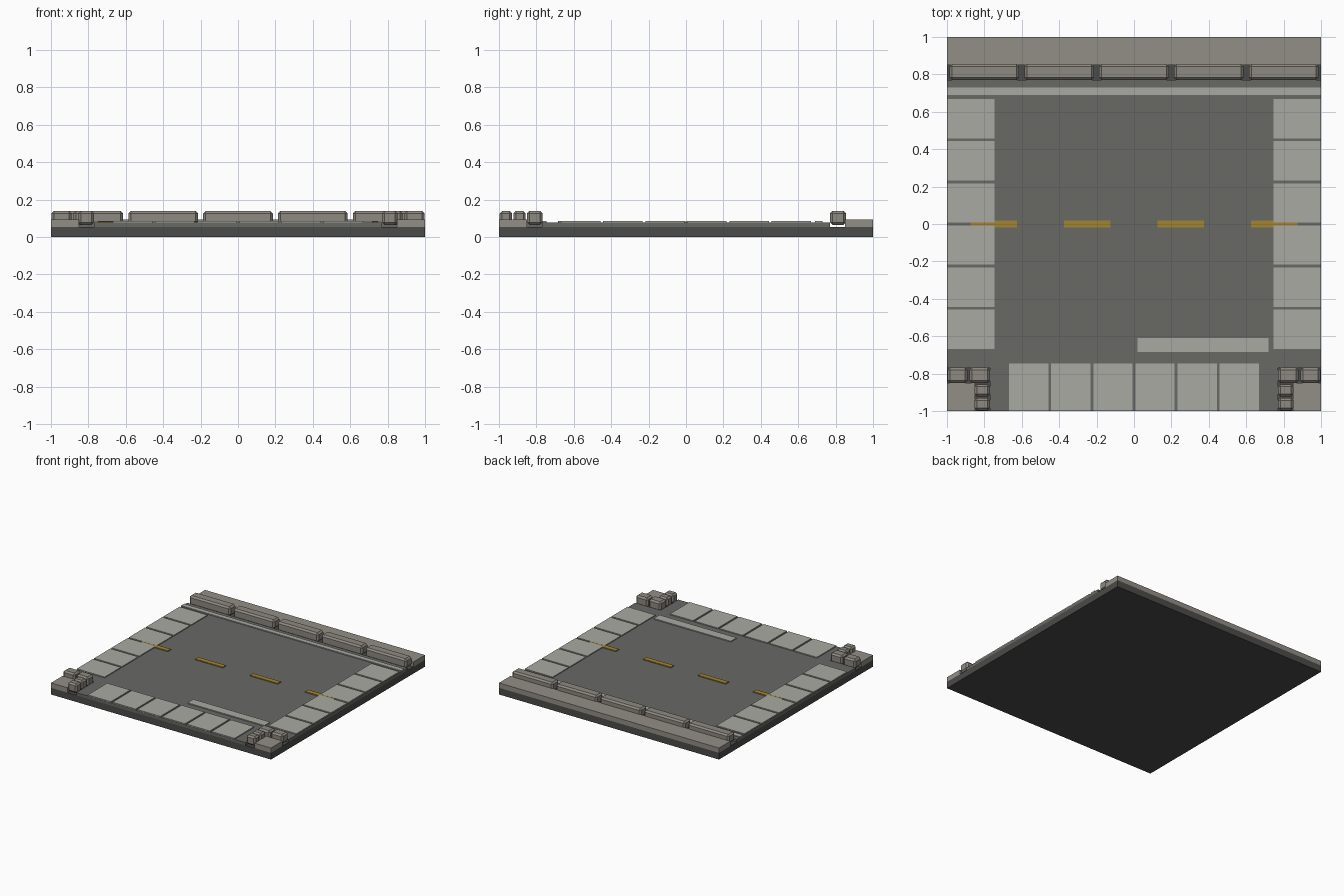
import bpy, bmesh

if "Cube" in bpy.data.objects:
    bpy.data.objects.remove(bpy.data.objects["Cube"])


def material(name, r, g, b):
    m = bpy.data.materials.new(name)
    m.diffuse_color = (r, g, b, 1)
    m.use_nodes = True
    m.node_tree.nodes["Principled BSDF"].inputs["Base Color"].default_value = m.diffuse_color
    return m


BASE = material("dark_grey", 0.07, 0.07, 0.068)
ROAD = material("asphalt", 0.14, 0.14, 0.13)
PAVE = material("pavement_stone", 0.29, 0.27, 0.24)
KERB = material("kerb_stone", 0.27, 0.25, 0.22)
PAINT = material("pale_paint", 0.40, 0.40, 0.37)
YELLOW = material("yellow_paint", 0.36, 0.23, 0.03)


def prism(name, pts, z0, z1, mat, chamfer=0):
    """Extrude a flat outline between two heights, optionally chamfered."""
    bm = bmesh.new()
    face = bm.faces.new([bm.verts.new((x, y, z0)) for x, y in pts])
    ext = bmesh.ops.extrude_face_region(bm, geom=[face])
    for v in ext["geom"]:
        if isinstance(v, bmesh.types.BMVert):
            v.co.z = z1
    if chamfer:
        bmesh.ops.bevel(bm, geom=bm.edges[:], offset=chamfer, segments=1,
                        affect='EDGES', profile=0.5)
    bmesh.ops.recalc_face_normals(bm, faces=bm.faces)
    mesh = bpy.data.meshes.new(name)
    bm.to_mesh(mesh)
    bm.free()
    mesh.materials.append(mat)
    ob = bpy.data.objects.new(name, mesh)
    bpy.context.collection.objects.link(ob)
    return ob


def box(name, x0, x1, y0, y1, z0, z1, mat, chamfer=0):
    return prism(name, [(x0, y0), (x1, y0), (x1, y1), (x0, y1)], z0, z1, mat, chamfer)


Z_BASE, Z_ROAD, Z_PAVE, Z_MARK = 0.055, 0.077, 0.095, 0.085

# Foundation slab and T-shaped road surface
box("base_slab", -1, 1, -1, 1, 0, Z_BASE, BASE)
prism("road_surface", [(-0.77, -1), (0.77, -1), (0.77, -0.77), (1, -0.77), (1, 0.77),
                       (-1, 0.77), (-1, -0.77), (-0.77, -0.77)], Z_BASE, Z_ROAD, ROAD)

# Far pavement with its row of kerb stones
box("back_pavement", -1, 1, 0.85, 1, Z_BASE, Z_PAVE, PAVE)
for i in range(5):
    c = -0.8 + 0.4 * i
    box("back_kerb", c - 0.186, c + 0.186, 0.77, 0.855, 0.065, 0.14, KERB, 0.013)

# Two front corners: pavement block and small kerb stones, mirrored by sign
for s in (-1, 1):
    def corner(name, a, b, y0, y1, z0, z1, mat, chamfer=0):
        x0, x1 = sorted((s * a, s * b))
        box(name, x0, x1, y0, y1, z0, z1, mat, chamfer)
    corner("corner_pavement", 0.85, 1, -1, -0.85, Z_BASE, Z_PAVE, PAVE)
    corner("corner_kerb", 0.77, 0.88, -0.85, -0.768, 0.065, 0.14, KERB, 0.013)
    corner("side_kerb", 0.89, 0.998, -0.85, -0.768, 0.065, 0.14, KERB, 0.013)
    for y in (-0.963, -0.89):
        corner("front_kerb", 0.77, 0.853, y - 0.033, y + 0.033, 0.065, 0.14, KERB, 0.013)

# Crossing blocks on three approaches
for i in range(6):
    c = (i - 2.5) * 0.225
    a, b = c - 0.105, c + 0.105
    box("left_crossing", -0.998, -0.745, a, b, Z_ROAD, Z_MARK, PAINT)
    box("right_crossing", 0.745, 0.998, a, b, Z_ROAD, Z_MARK, PAINT)
    box("front_crossing", a, b, -0.998, -0.745, Z_ROAD, Z_MARK, PAINT)

# Edge line, stop line and yellow centre dashes
box("edge_line", -1, 1, 0.69, 0.73, Z_ROAD, Z_MARK, PAINT)
box("stop_line", 0.02, 0.72, -0.685, -0.61, Z_ROAD, Z_MARK, PAINT)
for c in (-0.75, -0.25, 0.25, 0.75):
    box("centre_dash", c - 0.125, c + 0.125, -0.02, 0.02, Z_ROAD, Z_MARK - 0.0005, YELLOW)
